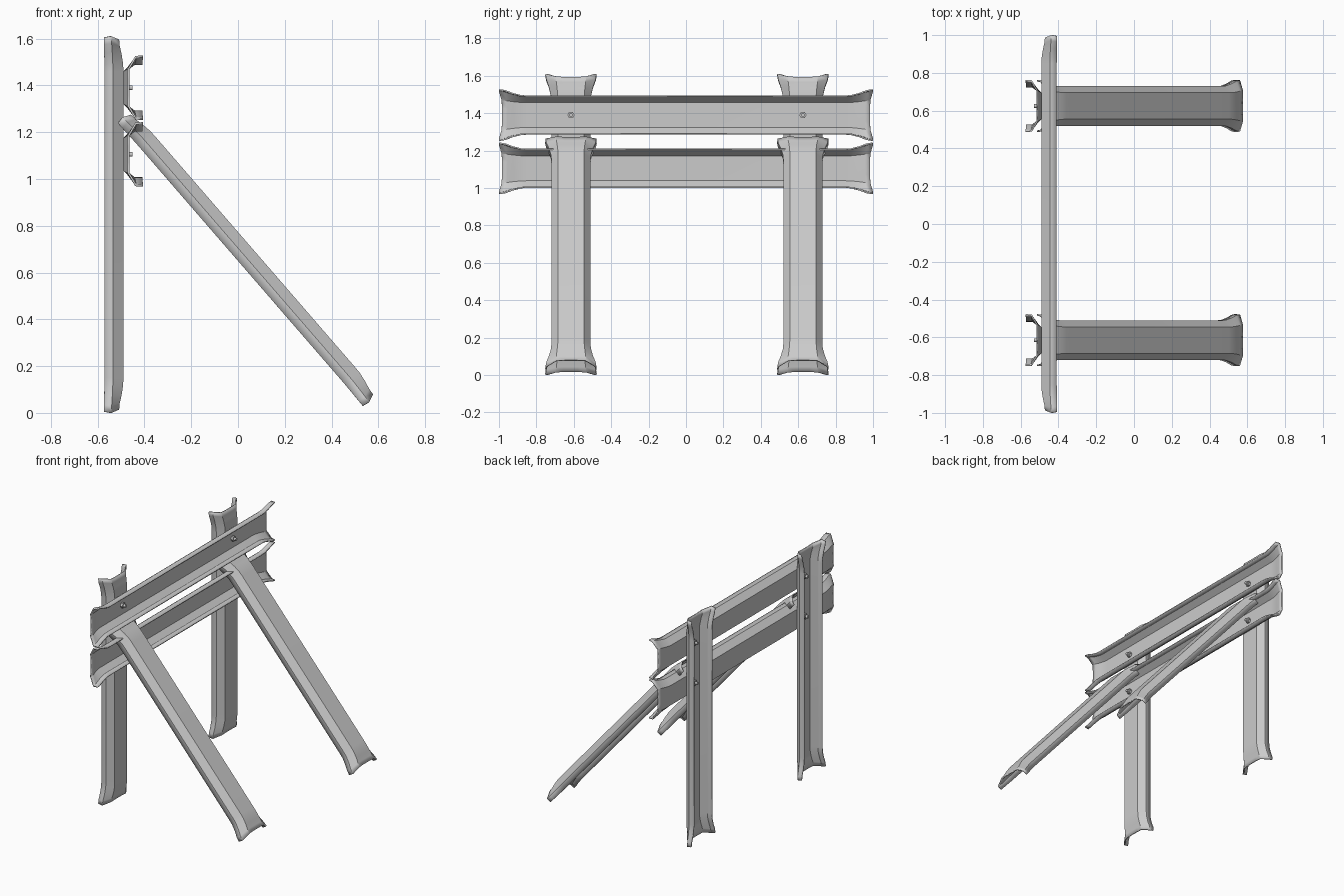
import bpy, bmesh, math
from mathutils import Vector, Matrix

if "Cube" in bpy.data.objects:
    bpy.data.objects.remove(bpy.data.objects["Cube"])

SHIFT = 0.005      # slight sideways offset of posts
WEB_X = -0.49      # plane where posts and rails touch


def channel(name, length, centre, along, depth):
    """Pressed sheet channel with flared ends; 'depth' is the open side."""
    along, depth = Vector(along).normalized(), Vector(depth).normalized()
    width = along.cross(depth)
    # distance from end, flare amount 0..1
    stations = [(0, 1.0), (0.03, 0.86), (0.07, 0.42), (0.12, 0.05), (0.15, 0)]
    half = [(s, f, -1) for s, f in stations]
    rows = half + [(s, f, 1) for s, f in reversed(stations)]
    bm = bmesh.new()
    rings = []
    for s, f, side in rows:
        # (half width, depth, set-back of the end edge) from web middle to lip
        prof = [(0.035, 0.018 * f, 0.016 * f),
                (0.07 + 0.010 * f, 0.018 * f, 0.014 * f),
                (0.105 + 0.031 * f, 0.045 + 0.006 * f, 0),
                (0.105 + 0.033 * f, 0.081 + 0.002 * f, 0.006 * f)]
        pts = [(-w, d, b) for w, d, b in reversed(prof)] + prof
        rings.append([bm.verts.new((w, side * (length / 2 - s - b), d)) for w, d, b in pts])
    for a, b in zip(rings, rings[1:]):
        for i in range(len(a) - 1):
            bm.faces.new((a[i], b[i], b[i + 1], a[i + 1]))
    bm.normal_update()
    me = bpy.data.meshes.new(name)
    bm.to_mesh(me)
    bm.free()
    ob = bpy.data.objects.new(name, me)
    bpy.context.collection.objects.link(ob)
    m = Matrix((width, along, depth)).transposed().to_4x4()
    m.translation = Vector(centre)
    ob.matrix_world = m
    sol = ob.modifiers.new("sheet_thickness", 'SOLIDIFY')
    sol.thickness = 0.008
    sol.offset = -1
    sol.use_even_offset = True
    smooth(ob)
    return ob


def smooth(ob):
    bpy.ops.object.select_all(action='DESELECT')
    ob.select_set(True)
    bpy.context.view_layer.objects.active = ob
    bpy.ops.object.shade_smooth_by_angle(angle=math.radians(28))


def bolt(name, y, z):
    """Threaded rod through both webs, with a hex nut on each side."""
    bm = bmesh.new()
    for x0, x1, r, n in ((-0.530, -0.450, 0.010, 12),
                         (-0.514, -0.498, 0.019, 6),
                         (-0.482, -0.466, 0.019, 6)):
        m = Matrix.Translation(((x0 + x1) / 2, y, z)) @ Matrix.Rotation(math.pi / 2, 4, 'Y')
        bmesh.ops.create_cone(bm, cap_ends=True, segments=n, radius1=r, radius2=r,
                              depth=x1 - x0, matrix=m)
    me = bpy.data.meshes.new(name)
    bm.to_mesh(me)
    bm.free()
    ob = bpy.data.objects.new(name, me)
    bpy.context.collection.objects.link(ob)
    smooth(ob)


# Two horizontal rails, open towards +x
for label, z in (("upper", 1.39), ("lower", 1.105)):
    channel(label + "_rail", 2.0, (WEB_X, 0, z), (0, 1, 0), (1, 0, 0))

for label, side in (("near", -1), ("far", 1)):
    y = side * 0.62 + SHIFT
    # Upright post, open towards -x
    channel(label + "_post", 1.61, (WEB_X, y, 0.805), (0, 0, 1), (-1, 0, 0))
    # Sloping brace, open underneath
    channel(label + "_brace", 1.61, (0.073, y, 0.689), (-0.655, 0, 0.756), (-0.756, 0, -0.655))
    # Bolts joining post and rails
    for row, z in (("upper", 1.39), ("lower", 1.105)):
        bolt(f"{label}_{row}_bolt", y, z)
